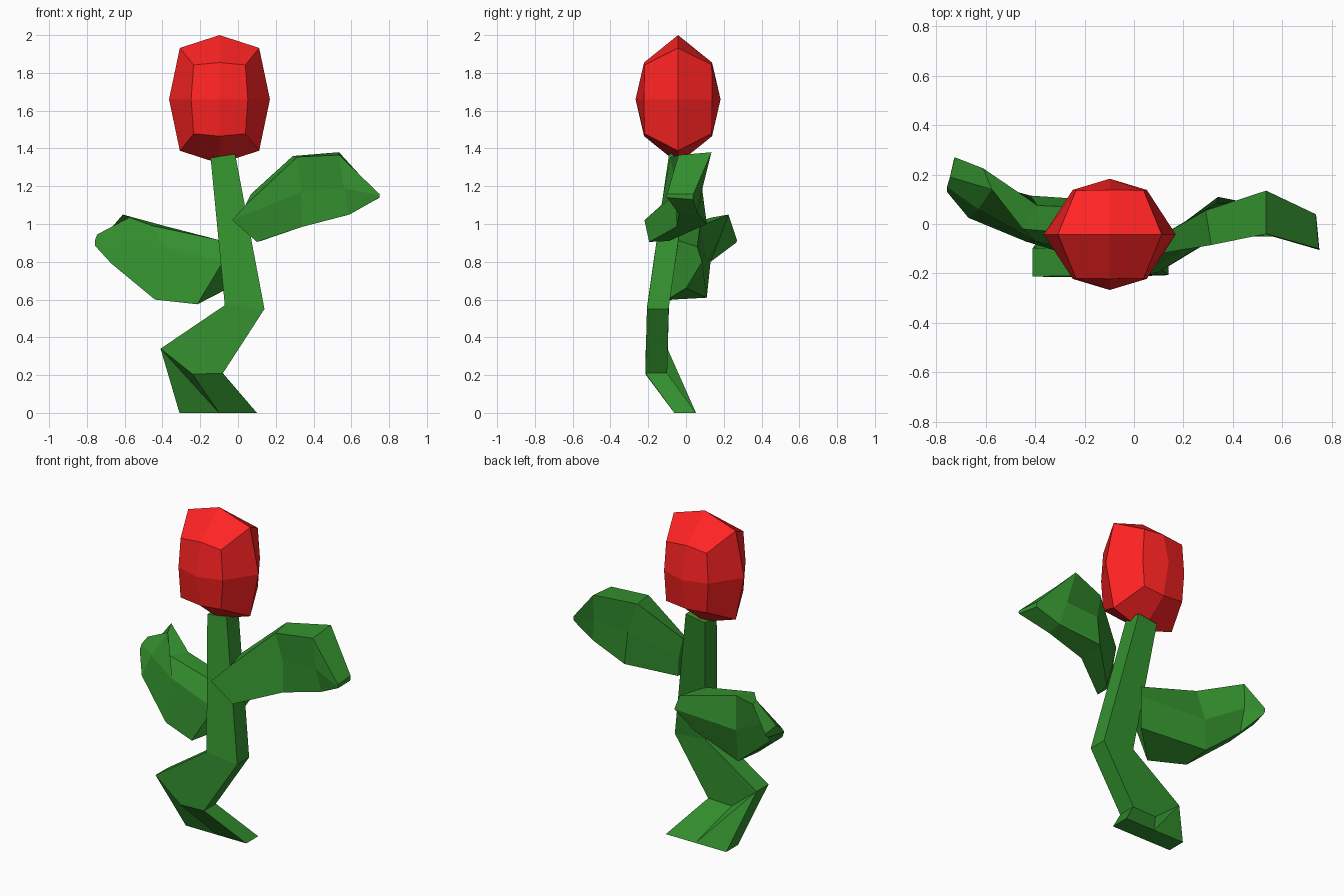
import bpy, bmesh


def material(name, color):
    m = bpy.data.materials.new(name)
    m.diffuse_color = color
    return m


GREEN = material("leaf_green", (0.034, 0.283, 0.028, 1))
RED = material("petal_red", (1.0, 0.017, 0.017, 1))


def finish(bm, name, mat):
    bmesh.ops.recalc_face_normals(bm, faces=bm.faces[:])
    mesh = bpy.data.meshes.new(name)
    bm.to_mesh(mesh)
    bm.free()
    mesh.materials.append(mat)
    obj = bpy.data.objects.new(name, mesh)
    bpy.context.collection.objects.link(obj)
    return obj


def loft(name, sections, mat):
    """Bridge equal-sized point rings and cap both ends."""
    bm = bmesh.new()
    rings = [[bm.verts.new(p) for p in s] for s in sections]
    n = len(rings[0])
    for a, b in zip(rings, rings[1:]):
        for i in range(n):
            j = (i + 1) % n
            bm.faces.new((a[i], a[j], b[j], b[i]))
    bm.faces.new(rings[0])
    bm.faces.new(rings[-1])
    return finish(bm, name, mat)


# Flower head: once-subdivided cube rounded into a faceted bud
bud = {
    (1, 0, 0): (0.267, 0, 0), (0, 1, 0): (0, 0.225, 0), (0, 0, 1): (0, 0, 0.34),
    (1, 1, 0): (0.15, 0.18, 0), (1, 0, 1): (0.21, 0, 0.272),
    (0, 1, 1): (0, 0.18, 0.195), (1, 1, 1): (0.137, 0.178, 0.182),
}
bm = bmesh.new()
bmesh.ops.create_cube(bm, size=2)
bmesh.ops.subdivide_edges(bm, edges=bm.edges[:], cuts=1, use_grid_fill=True)
for v in bm.verts:
    sign = [round(c) for c in v.co]
    v.co = [s * r for s, r in zip(sign, bud[tuple(abs(s) for s in sign)])]
    v.co.x -= 0.098
    v.co.y -= 0.042
    v.co.z += 1.66
finish(bm, "flower_head", RED)

# Stem: zigzag outline with a constant depth, (x, front y, z)
outline = [
    (-0.31, -0.062, 0), (-0.10, -0.062, 0), (0.10, -0.062, 0),
    (-0.08, -0.215, 0.21), (0.14, -0.207, 0.55), (-0.015, -0.09, 1.37),
    (-0.145, -0.09, 1.35), (-0.07, -0.205, 0.57), (-0.41, -0.213, 0.34),
    (-0.24, -0.215, 0.205),
]
bm = bmesh.new()
front = [bm.verts.new(p) for p in outline]
back = [bm.verts.new((x, y + 0.115, z)) for x, y, z in outline]
for side in (front, back):
    for idx in ((0, 1, 8), (8, 1, 9), (1, 2, 3, 9), (8, 9, 3, 4, 7), (7, 4, 5, 6)):
        bm.faces.new([side[i] for i in idx])
rim = [0, 1, 2, 3, 4, 5, 6, 7, 8]
for i, j in zip(rim, rim[1:] + rim[:1]):
    bm.faces.new((front[i], front[j], back[j], back[i]))
finish(bm, "stem", GREEN)

# Leaves, base to tip: each ring runs front crease, front top, back top,
# back ridge, back bottom, front bottom
loft("right_leaf", [
    [(-0.03, -0.22, 1.02), (0.04, -0.13, 1.10), (0.07, -0.07, 1.16),
     (0.10, -0.07, 1.03), (0.12, -0.09, 0.91), (0.10, -0.195, 0.905)],
    [(0.335, -0.045, 1.17), (0.313, -0.085, 1.355), (0.29, 0.055, 1.36),
     (0.335, 0.085, 1.19), (0.34, 0.11, 1.0), (0.34, -0.05, 0.985)],
    [(0.56, -0.05, 1.19), (0.535, -0.04, 1.365), (0.535, 0.135, 1.38),
     (0.56, 0.09, 1.2), (0.59, 0.06, 1.06), (0.59, -0.036, 1.05)],
    [(0.75, -0.105, 1.15), (0.748, -0.1, 1.16), (0.735, 0.04, 1.16),
     (0.737, 0.038, 1.145), (0.735, 0.035, 1.13), (0.75, -0.1, 1.14)],
], GREEN)
loft("left_leaf", [
    [(-0.08, -0.12, 0.80), (-0.10, -0.05, 0.915), (0.0, 0.06, 0.88),
     (0.02, 0.085, 0.80), (-0.05, 0.0, 0.66), (-0.215, -0.14, 0.575)],
    [(-0.40, -0.07, 0.88), (-0.45, -0.02, 0.99), (-0.39, 0.075, 0.99),
     (-0.42, 0.115, 0.80), (-0.43, 0.11, 0.61), (-0.44, -0.07, 0.60)],
    [(-0.63, 0.06, 0.91), (-0.575, 0.14, 1.035), (-0.61, 0.225, 1.05),
     (-0.65, 0.18, 0.93), (-0.66, 0.13, 0.80), (-0.67, 0.025, 0.79)],
    [(-0.757, 0.15, 0.915), (-0.745, 0.19, 0.945), (-0.725, 0.27, 0.915),
     (-0.728, 0.265, 0.90), (-0.73, 0.25, 0.89), (-0.757, 0.13, 0.885)],
], GREEN)
